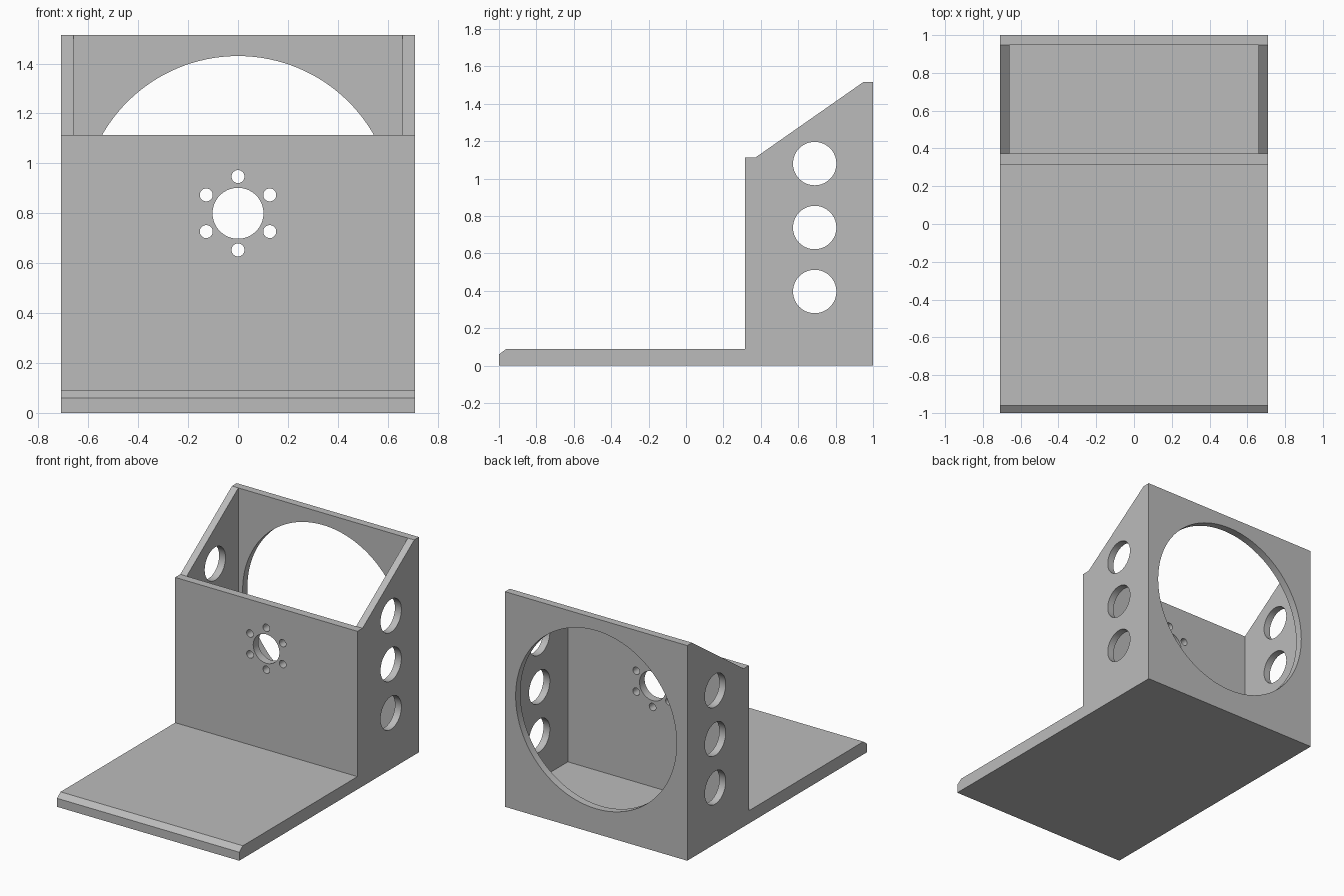
import bpy
import bmesh
from math import cos, sin, pi, radians

cube = bpy.data.objects.get("Cube")
if cube:
    bpy.data.objects.remove(cube, do_unlink=True)

GREY = (0.5, 0.5, 0.5, 1)
grey = bpy.data.materials.new("plain grey")
grey.use_nodes = True
grey.diffuse_color = GREY
grey.node_tree.nodes["Principled BSDF"].inputs["Base Color"].default_value = GREY

# Overall sizes
W, WALL = 0.71, 0.05
FLOOR, HEIGHT, FRONT_TOP = 0.09, 1.515, 1.113
FRONT_Y, FRONT_BACK_Y, BACK_Y = 0.315, 0.372, 0.947
HUB_Z = 0.8


def prisms(name, profiles, axis, lo, hi):
    """Extrude flat outlines, (y, z) along x or (x, z) along y, into one object."""
    bm = bmesh.new()
    for outline in profiles:
        rings = []
        for t in (lo, hi):
            rings.append([bm.verts.new((t, a, z) if axis == "x" else (a, t, z))
                          for a, z in outline])
        bm.faces.new(rings[0])
        bm.faces.new(reversed(rings[1]))
        n = len(outline)
        for i in range(n):
            j = (i + 1) % n
            bm.faces.new((rings[0][i], rings[1][i], rings[1][j], rings[0][j]))
    bmesh.ops.recalc_face_normals(bm, faces=bm.faces)
    mesh = bpy.data.meshes.new(name)
    bm.to_mesh(mesh)
    bm.free()
    mesh.materials.append(grey)
    obj = bpy.data.objects.new(name, mesh)
    bpy.context.collection.objects.link(obj)
    return obj


def circle(a, z, r, n=64):
    return [(a + r * cos(2 * pi * i / n), z + r * sin(2 * pi * i / n)) for i in range(n)]


def rect(a0, a1, z0, z1):
    return [(a0, z0), (a1, z0), (a1, z1), (a0, z1)]


def panel(name, outline, axis, lo, hi, holes=()):
    """A plate with round holes cut through it."""
    obj = prisms(name, [outline], axis, lo, hi)
    if holes:
        cutter = prisms(name + "_cutter", holes, axis, lo - 0.1, hi + 0.1)
        cutter.hide_render = True
        cut = obj.modifiers.new("holes", "BOOLEAN")
        cut.operation, cut.solver, cut.object = "DIFFERENCE", "EXACT", cutter
        bpy.context.view_layer.update()
        evaluated = obj.evaluated_get(bpy.context.evaluated_depsgraph_get())
        obj.data = bpy.data.meshes.new_from_object(evaluated)
        obj.modifiers.clear()
        bpy.data.objects.remove(cutter, do_unlink=True)
    bpy.ops.object.select_all(action="DESELECT")
    obj.select_set(True)
    bpy.context.view_layer.objects.active = obj
    bpy.ops.object.shade_smooth_by_angle(angle=radians(30))
    return obj


# Base plate with a chamfered front edge
panel("base_plate", [(-1, 0), (1, 0), (1, FLOOR), (-0.96, FLOOR), (-1, 0.06)],
      "x", -W, W)

# Front plate: hub hole ringed by six bolt holes
bolts = [circle(0.147 * sin(k * pi / 3), HUB_Z + 0.147 * cos(k * pi / 3), 0.026, 32)
         for k in range(6)]
panel("front_plate", rect(-W, W, FLOOR, FRONT_TOP), "y", FRONT_Y, FRONT_BACK_Y,
      [circle(0, HUB_Z, 0.102)] + bolts)

# Back plate with one large opening
panel("back_plate", rect(-W, W, FLOOR, HEIGHT), "y", BACK_Y, 1,
      [circle(0, HUB_Z + 0.003, 0.627, 128)])

# Sloped side walls with three holes each
side = [(FRONT_BACK_Y, FLOOR), (BACK_Y, FLOOR), (BACK_Y, HEIGHT), (FRONT_BACK_Y, FRONT_TOP)]
side_holes = [circle(0.688, z, 0.116) for z in (0.396, 0.738, 1.08)]
for name, x in (("left_wall", W - WALL), ("right_wall", -W)):
    panel(name, side, "x", x, x + WALL, side_holes)
